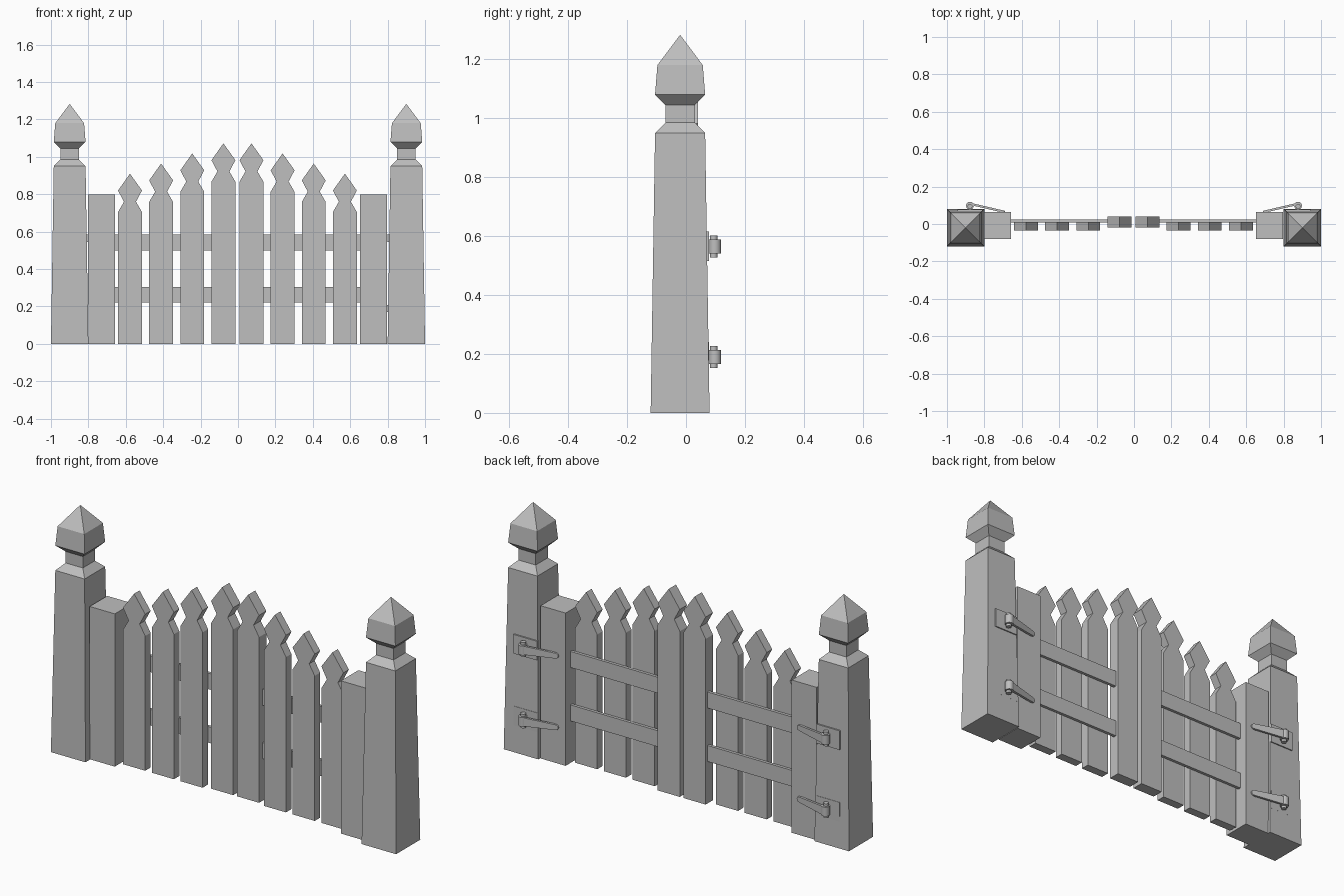
import bpy, bmesh, math
from mathutils import Vector

cube = bpy.data.objects.get("Cube")
if cube:
    bpy.data.objects.remove(cube, do_unlink=True)

grey = bpy.data.materials.new("plain_grey")
grey.use_nodes = True
colour = (0.52, 0.52, 0.52, 1)
grey.diffuse_color = colour
grey.node_tree.nodes["Principled BSDF"].inputs["Base Color"].default_value = colour

GATE_SHIFT = -0.003   # the gate sits slightly off the middle of the posts
SIDES = (("left", 1), ("right", -1))


def finish(name, bm, side=1, shift=0.0):
    """Mirror to the wanted side and make the object."""
    for v in bm.verts:
        v.co.x = v.co.x * side + shift
    bmesh.ops.recalc_face_normals(bm, faces=bm.faces)
    mesh = bpy.data.meshes.new(name)
    bm.to_mesh(mesh)
    bm.free()
    mesh.materials.append(grey)
    obj = bpy.data.objects.new(name, mesh)
    bpy.context.collection.objects.link(obj)
    return obj


def box(name, x, y, z, **kw):
    bm = bmesh.new()
    bmesh.ops.create_cube(bm, size=1)
    for v in bm.verts:
        v.co = [(a + b) / 2 + c * (b - a) for c, (a, b) in zip(v.co, (x, y, z))]
    return finish(name, bm, **kw)


def plank(name, outline, y0, y1, lean=None, **kw):
    """Extrude an (x, z) outline from y0 to y1; lean adds y along x."""
    bm = bmesh.new()
    face = bm.faces.new([bm.verts.new((x, y0, z)) for x, z in outline])
    out = bmesh.ops.extrude_face_region(bm, geom=[face])["geom"]
    bmesh.ops.translate(bm, vec=(0, y1 - y0, 0),
                        verts=[g for g in out if isinstance(g, bmesh.types.BMVert)])
    if lean:
        for v in bm.verts:
            v.co.y += lean(v.co.x)
    return finish(name, bm, **kw)


def square_turned(name, cx, cy, sections, tip, **kw):
    """Stack square sections (half width, z) and close with a point."""
    bm = bmesh.new()
    rings = [[bm.verts.new((cx + h * i, cy + h * j, z))
              for i, j in ((-1, -1), (1, -1), (1, 1), (-1, 1))] for h, z in sections]
    bm.faces.new(rings[0])
    for a, b in zip(rings, rings[1:]):
        for k in range(4):
            n = (k + 1) % 4
            bm.faces.new((a[k], a[n], b[n], b[k]))
    apex = bm.verts.new((cx, cy, tip))
    for k in range(4):
        bm.faces.new((rings[-1][k], rings[-1][(k + 1) % 4], apex))
    return finish(name, bm, **kw)


def barrel(name, centre, radius, height, **kw):
    bm = bmesh.new()
    bmesh.ops.create_cone(bm, cap_ends=True, segments=16, radius1=radius,
                          radius2=radius, depth=height)
    bmesh.ops.translate(bm, vec=Vector(centre), verts=bm.verts)
    obj = finish(name, bm, **kw)
    for p in obj.data.polygons:
        p.use_smooth = abs(p.normal.z) < 0.5
    for e in obj.data.edges:
        a, b = (obj.data.vertices[i].co.z for i in e.vertices)
        e.use_edge_sharp = abs(a - b) < height / 2


def picket_outline(cx, top):
    """Board with a notched neck and a diamond point."""
    half, neck = 0.064, 0.032
    right = [(half, 0), (half, top - 0.205), (neck, top - 0.15), (half, top - 0.09)]
    return ([(cx + x, z) for x, z in right] + [(cx, top)]
            + [(cx - x, z) for x, z in reversed(right)])


def hinge(side_name, side, level, z):
    tag = f"{side_name}_{level}_hinge"
    box(tag + "_plate", (0.81, 0.945), (0.06, 0.078), (z - 0.05, z + 0.05), side=side)
    barrel(tag + "_pin", (0.877, 0.094, z), 0.013, 0.074, side=side)
    barrel(tag + "_knuckle", (0.877, 0.098, z), 0.021, 0.048, side=side)
    # Tapered strap with a rounded end, leaning in towards the gate
    end, r = 0.705, 0.014
    arc = [(end - r * math.sin(a), z + r * math.cos(a))
           for a in (math.pi * k / 6 for k in range(7))]
    outline = [(0.877, z + 0.023)] + arc + [(0.877, z - 0.023)]
    plank(tag + "_strap", outline, 0.062, 0.074,
          lean=lambda x: 0.04 * (x - end) / (0.877 - end), side=side)


post_sections = [(0.1, 0), (0.085, 0.95), (0.05, 0.985), (0.05, 1.045),
                 (0.085, 1.08), (0.077, 1.18)]

for side_name, side in SIDES:
    # Main post with pointed cap
    square_turned(side_name + "_post", 0.9, -0.02, post_sections, 1.283, side=side)
    gate = dict(side=side, shift=GATE_SHIFT)
    # Thick stile carrying the hinges
    box(side_name + "_stile", (0.655, 0.8), (-0.08, 0.065), (0, 0.8), **gate)
    # Pickets, tallest and furthest back in the middle
    for i in range(4):
        y = (-0.02, 0.04) if i == 0 else (-0.035, 0.01)
        outline = picket_outline(0.075 + 0.1665 * i, 1.072 - 0.054 * i)
        plank(f"{side_name}_picket_{i + 1}", outline, *y, **gate)
    # Rails and hinges
    for level, z, hz in (("lower", 0.262, 0.19), ("upper", 0.542, 0.565)):
        box(f"{side_name}_{level}_rail", (0.138, 0.656), (0.009, 0.025),
            (z - 0.042, z + 0.042), **gate)
        hinge(side_name, side, level, hz)
